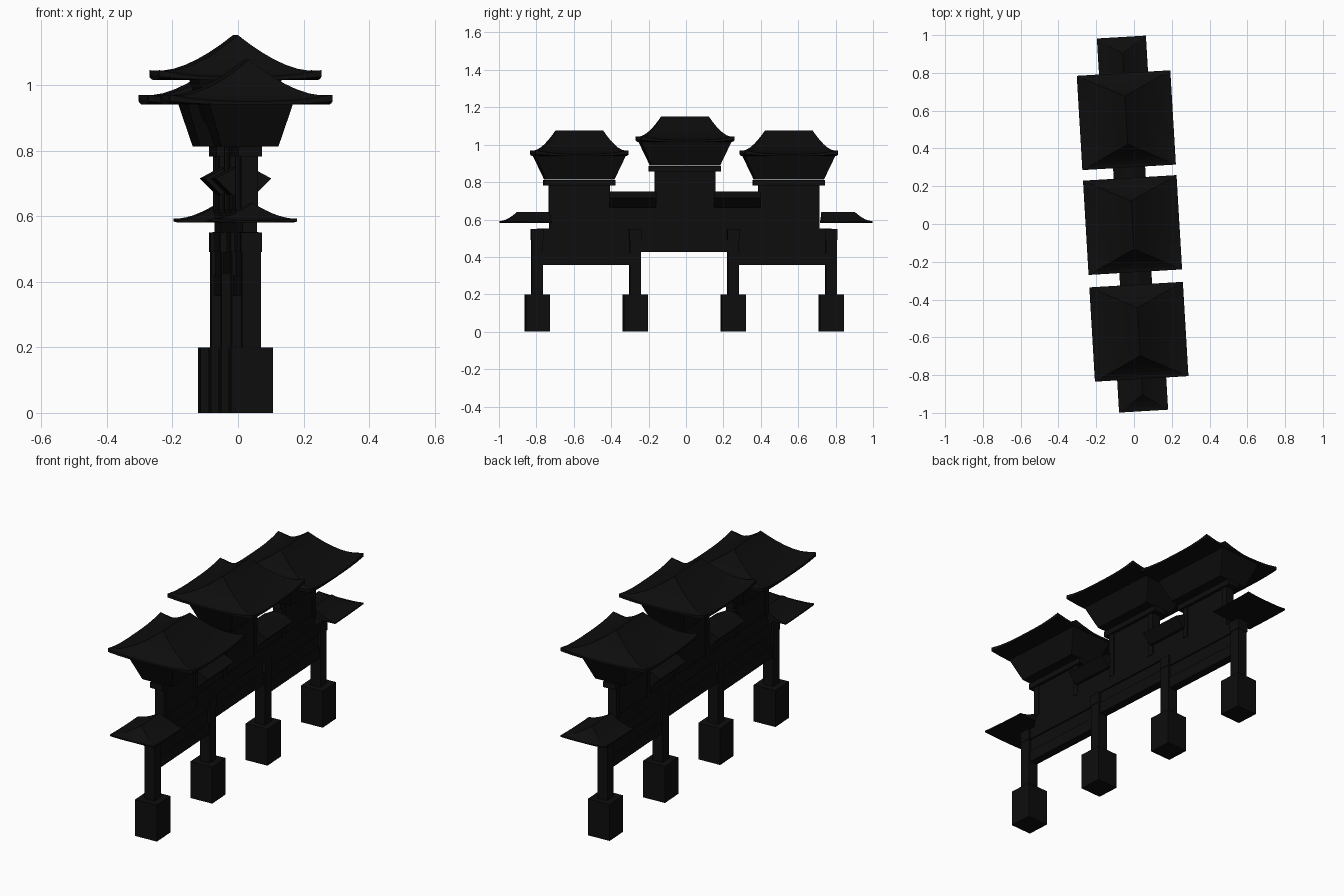
import bpy, bmesh, math

if "Cube" in bpy.data.objects:
    bpy.data.objects.remove(bpy.data.objects["Cube"])

TURN = math.radians(3.4)      # whole gate is turned slightly about z
CX = -0.008                   # centre line of the gate

black = bpy.data.materials.new("near_black")
black.diffuse_color = (0.004, 0.004, 0.004, 1)
black.use_nodes = True
black.node_tree.nodes["Principled BSDF"].inputs["Base Color"].default_value = black.diffuse_color


def finish(name, bm):
    bmesh.ops.remove_doubles(bm, verts=bm.verts, dist=1e-5)
    bmesh.ops.recalc_face_normals(bm, faces=bm.faces)
    me = bpy.data.meshes.new(name)
    bm.to_mesh(me)
    bm.free()
    me.materials.append(black)
    ob = bpy.data.objects.new(name, me)
    ob.rotation_euler.z = TURN
    bpy.context.collection.objects.link(ob)
    return ob


def taper(name, y, z0, z1, bottom, top):
    """Box with different half sizes (x, y) at bottom and top."""
    bm = bmesh.new()
    rings = []
    for z, (hx, hy) in ((z0, bottom), (z1, top)):
        rings.append([bm.verts.new((CX + sx * hx, y + sy * hy, z))
                      for sx, sy in ((-1, -1), (1, -1), (1, 1), (-1, 1))])
    bm.faces.new(rings[0])
    bm.faces.new(rings[1])
    for i in range(4):
        j = (i + 1) % 4
        bm.faces.new((rings[0][i], rings[0][j], rings[1][j], rings[1][i]))
    return finish(name, bm)


def box(name, y, z0, z1, hx, hy):
    return taper(name, y, z0, z1, (hx, hy), (hx, hy))


def roof(name, y, eave, rise, hx, hy, ridge, lift, thick, inner, cut=None):
    """Concave hip roof with upturned corners; cut = (y, side) trims one end."""
    bm = bmesh.new()
    n, levels = 8, 7

    def ring(ax, ay, zf):
        out = []
        for k in range(4):
            for i in range(n):
                s = -1 + 2 * i / n
                px, py = ((s, -1), (1, s), (-s, 1), (-1, -s))[k]
                out.append(bm.verts.new((CX + px * ax, y + py * ay, zf(abs(s)))))
        return out

    rings = []
    for l in range(levels + 1):
        t = l / levels
        rings.append(ring(hx * t, ridge + (hy - ridge) * t,
                          lambda s, t=t: eave + rise * (1 - t) ** 1.6 + lift * t ** 3 * s ** 3))
    # eave edge, then underside
    rings.append(ring(hx, hy, lambda s: eave - thick + lift * 0.5 * s ** 3))
    rings.append(ring(*inner, lambda s: eave - thick))
    for a, b in zip(rings, rings[1:]):
        for i in range(4 * n):
            j = (i + 1) % (4 * n)
            bm.faces.new((a[i], a[j], b[j], b[i]))
    bm.faces.new(rings[-1])
    bmesh.ops.remove_doubles(bm, verts=bm.verts, dist=1e-5)
    bmesh.ops.dissolve_degenerate(bm, edges=bm.edges, dist=1e-6)
    if cut:
        res = bmesh.ops.bisect_plane(bm, geom=bm.verts[:] + bm.edges[:] + bm.faces[:],
                                     plane_co=(0, cut[0], 0), plane_no=(0, -cut[1], 0),
                                     clear_outer=True)
        edges = [e for e in res["geom_cut"] if isinstance(e, bmesh.types.BMEdge)]
        bmesh.ops.holes_fill(bm, edges=edges)
    return finish(name, bm)


# Four posts on square base blocks
posts = (-0.797, -0.272, 0.253, 0.778)
for y in posts:
    box("base_block", y, 0.0, 0.2, 0.064, 0.064)
    box("post", y, 0.2, 0.55, 0.029, 0.03)
    box("post_cap", y, 0.49, 0.55, 0.032, 0.033)

# Beams and panels of the outer bays
for a, b in ((posts[0], posts[1]), (posts[2], posts[3])):
    y, h = (a + b) / 2, (b - a) / 2
    box("outer_panel", y, 0.38, 0.54, 0.016, h)
    box("outer_lower_beam", y, 0.357, 0.42, 0.023, h)
    box("outer_upper_beam", y, 0.49, 0.552, 0.023, h)

# Beams and panel of the middle bay
y, h = (posts[1] + posts[2]) / 2, 0.262
box("middle_lower_beam", y, 0.425, 0.49, 0.023, h)
box("middle_panel", y, 0.48, 0.6, 0.016, h)
box("middle_upper_beam", y, 0.55, 0.62, 0.023, h + 0.14)

# Three towers: body, side frames, plate, flared bracket block, roof
for y, dz in ((-0.571, -0.075), (-0.005, 0.0), (0.551, -0.075)):
    box("tower_body", y, 0.615, 0.86 + dz, 0.02, 0.162)
    for s in (-1, 1):
        box("tower_frame", y + s * 0.147, 0.61, 0.86 + dz, 0.026, 0.016)
    if dz:
        box("tower_foot", y, 0.545, 0.62, 0.022, 0.162)
    box("tower_plate", y, 0.857 + dz, 0.887 + dz, 0.036, 0.192)
    taper("bracket_block", y, 0.888 + dz, 1.018 + dz, (0.087, 0.183), (0.128, 0.243))
    roof("tower_roof", y, 1.025 + dz, 0.127, 0.248, 0.25, 0.127, 0.02, 0.01, (0.12, 0.235))

# Low walls with small roofs linking the towers
for y in (-0.287, 0.273):
    box("link_wall", y, 0.55, 0.70, 0.02, 0.125)
    taper("link_eave", y, 0.665, 0.715, (0.035, 0.125), (0.085, 0.125))
    taper("link_roof", y, 0.715, 0.75, (0.085, 0.125), (0.02, 0.125))

# Small half-hip roofs at both ends
for s in (-1, 1):
    roof("end_roof", s * 0.72, 0.587, 0.053, 0.13, 0.272, 0.185, 0.006, 0.006,
         (0.03, 0.1), cut=(s * 0.725, s))
